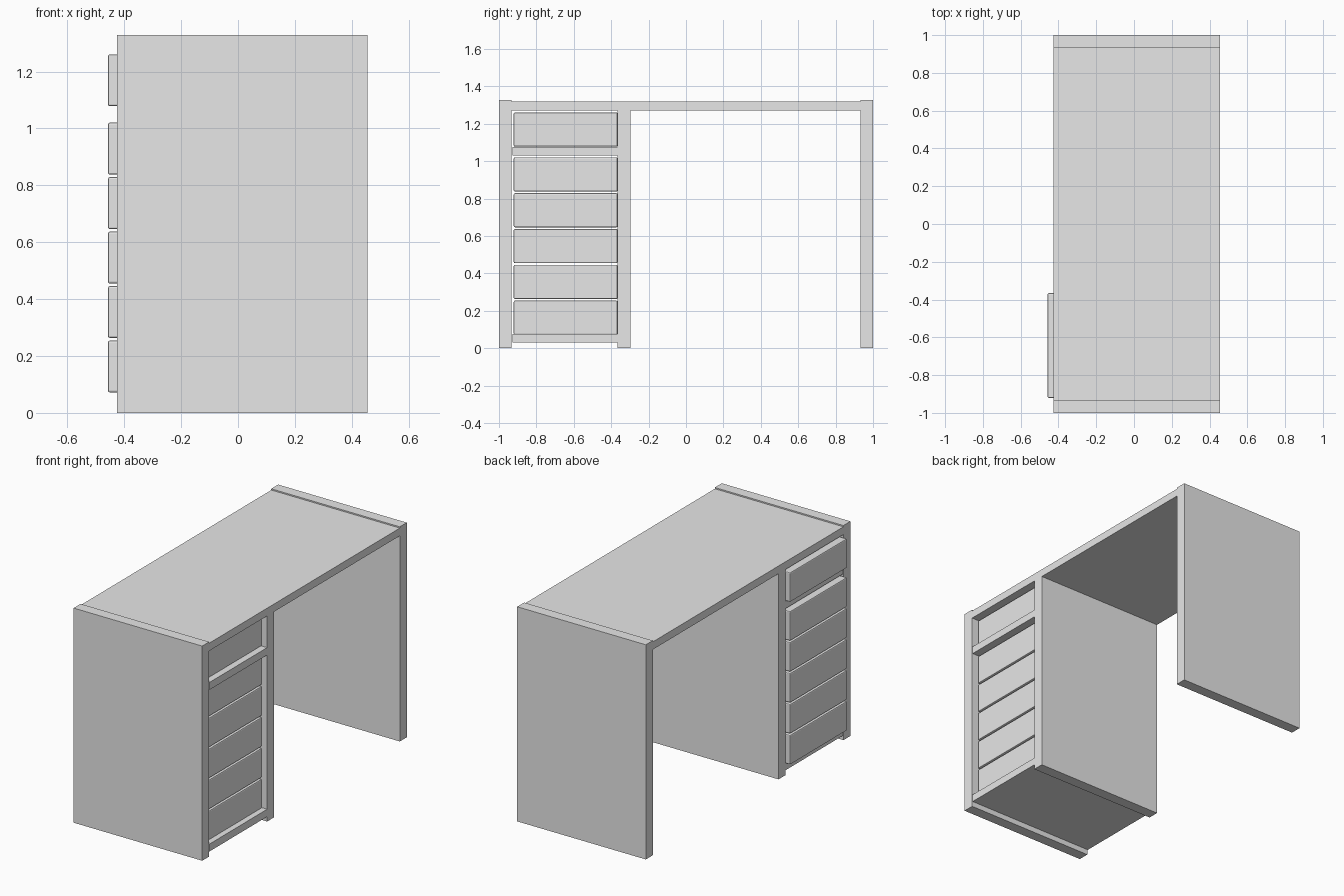
import bpy

cube = bpy.data.objects.get("Cube")
if cube:
    bpy.data.objects.remove(cube, do_unlink=True)

# One plain grey for the whole desk
grey = bpy.data.materials.new("light_grey")
grey.use_nodes = True
grey.diffuse_color = (0.8, 0.8, 0.8, 1)
grey.node_tree.nodes["Principled BSDF"].inputs["Base Color"].default_value = (0.8, 0.8, 0.8, 1)


def board(name, x, y, z, bevel=0):
    """Box between (min, max) pairs on each axis, with optional bevelled edges."""
    spans = (x, y, z)
    bpy.ops.mesh.primitive_cube_add(size=1, location=[(a + b) / 2 for a, b in spans])
    ob = bpy.context.object
    ob.name = name
    ob.scale = [b - a for a, b in spans]
    bpy.ops.object.transform_apply(location=False, rotation=False, scale=True)
    ob.data.materials.append(grey)
    if bevel:
        mod = ob.modifiers.new("soft_edges", "BEVEL")
        mod.width = bevel
        mod.segments = 2
    return ob


DEPTH = (-0.425, 0.455)

# Carcass: end panels rise slightly above the top
board("front_end_panel", DEPTH, (-1, -0.932), (0, 1.328))
board("back_end_panel", DEPTH, (0.932, 1), (0, 1.328))
board("desk_top", DEPTH, (-0.932, 0.932), (1.272, 1.32))
board("divider_panel", DEPTH, (-0.365, -0.297), (0, 1.272))
board("drawer_shelf", DEPTH, (-0.927, -0.365), (1.03, 1.076))
board("bottom_board", DEPTH, (-0.927, -0.365), (0.03, 0.076))

# Drawers stick out on one side and are recessed on the other
bottoms = [0.072 + 0.1915 * i for i in range(5)] + [1.078]
for i, z in enumerate(bottoms):
    board(f"drawer_{i + 1}", (-0.457, 0.42), (-0.921, -0.366), (z, z + 0.182), 0.006)
